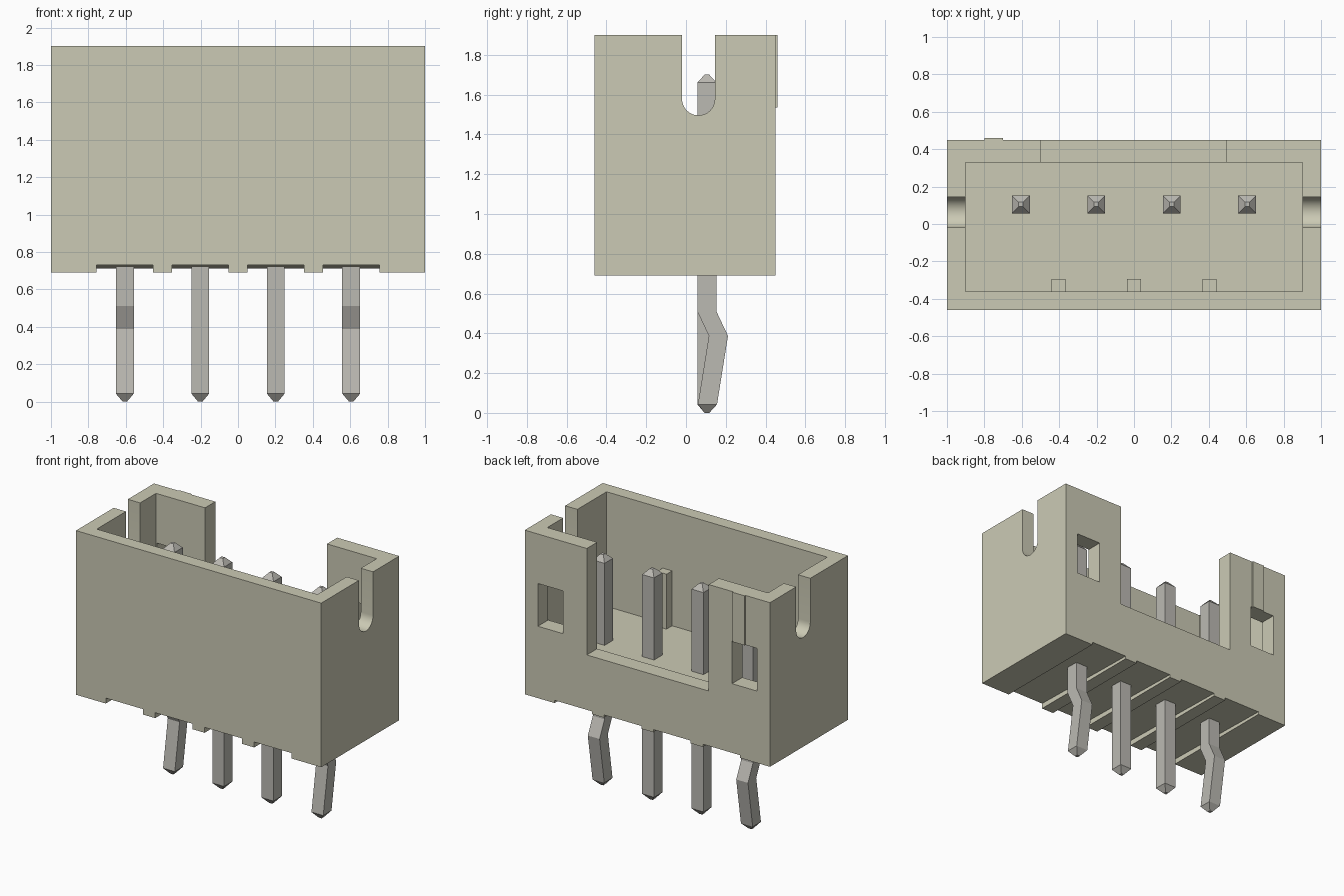
import bpy, bmesh, math

if "Cube" in bpy.data.objects:
    bpy.data.objects.remove(bpy.data.objects["Cube"])


def material(name, rgb):
    m = bpy.data.materials.new(name)
    m.diffuse_color = (*rgb, 1)
    m.use_nodes = True
    m.node_tree.nodes["Principled BSDF"].inputs["Base Color"].default_value = m.diffuse_color
    return m


BEIGE = material("beige_plastic", (0.60, 0.59, 0.46))
METAL = material("pin_metal", (0.50, 0.49, 0.45))


def finish(name, bm, mat):
    bmesh.ops.recalc_face_normals(bm, faces=bm.faces)
    me = bpy.data.meshes.new(name)
    bm.to_mesh(me)
    bm.free()
    ob = bpy.data.objects.new(name, me)
    bpy.context.collection.objects.link(ob)
    me.materials.append(mat)
    return ob


def prism(name, x0, x1, profile, mat=BEIGE):
    """Extrude a (y, z) profile along x."""
    bm = bmesh.new()
    face = bm.faces.new([bm.verts.new((x0, y, z)) for y, z in profile])
    ext = bmesh.ops.extrude_face_region(bm, geom=[face])
    for v in ext["geom"]:
        if isinstance(v, bmesh.types.BMVert):
            v.co.x = x1
    return finish(name, bm, mat)


def box(name, x0, x1, y0, y1, z0, z1):
    return prism(name, x0, x1, [(y0, z0), (y1, z0), (y1, z1), (y0, z1)])


def cut(target, cutter):
    mod = target.modifiers.new("cut", 'BOOLEAN')
    mod.operation = 'DIFFERENCE'
    mod.solver = 'EXACT'
    mod.object = cutter
    cutter.hide_render = True
    bpy.context.view_layer.objects.active = target
    bpy.ops.object.modifier_apply(modifier=mod.name)
    bpy.data.objects.remove(cutter)


PITCH = 0.4035
FLOOR = 1.055
pin_xs = [(i - 1.5) * PITCH for i in range(4)]

# Housing shell: open-topped box with a wide opening in the back wall
housing = box("housing", -1, 1, -0.459, 0.45, 0.69, 1.90)
cut(housing, box("cavity", -0.9, 0.9, -0.36, 0.33, FLOOR, 2.1))
cut(housing, box("back_opening", -0.5, 0.494, 0.2, 0.6, 1.115, 2.1))

# Latch windows in the back wall
for x0, x1 in ((-0.893, -0.69), (0.69, 0.893)):
    cut(housing, box("window", x0, x1, 0.25, 0.6, 1.22, 1.535))

# Round-bottomed slot through both end walls
cy, r, cz = 0.0625, 0.0825, 1.578
arc = [(cy + r * math.cos(a), cz + r * math.sin(a))
       for a in (math.pi + math.pi * i / 16 for i in range(17))]
cut(housing, prism("end_slot", -1.2, 1.2, arc + [(cy + r, 2.1), (cy - r, 2.1)]))

# Sloping grooves under the base, one per pin
for x in pin_xs:
    cut(housing, prism("groove", x - 0.152, x + 0.152,
                       [(-0.6, 0.733), (-0.6, 0.5), (0.6, 0.5), (0.6, 0.707)]))

bpy.ops.object.select_all(action='DESELECT')
housing.select_set(True)
bpy.context.view_layer.objects.active = housing
bpy.ops.object.shade_smooth_by_angle(angle=math.radians(25))

# Guide ribs on the inside of the front wall
for i in (-1, 0, 1):
    x = i * PITCH
    box("guide_rib", x - 0.038, x + 0.038, -0.37, -0.295, FLOOR - 0.01, 1.46)

# Polarity ridge above one window
box("back_ridge", -0.80, -0.70, 0.44, 0.459, 1.535, 1.90)


# Square pins with tapered tips; the outer two are kinked below the base
def pin(name, x, kinked):
    h, t, y = 0.048, 0.012, 0.105
    rings = [(0.0, y, t), (0.043, y, h)]
    if kinked:
        rings = [(0.0, y, t), (0.043, y + 0.003, h), (0.387, y + 0.058, h), (0.51, y, h)]
    rings += [(1.66, y, h), (1.70, y, t)]
    bm = bmesh.new()
    loops = [[bm.verts.new((x + sx * s, yc + sy * s, z))
              for sx, sy in ((-1, -1), (1, -1), (1, 1), (-1, 1))]
             for z, yc, s in rings]
    for a, b in zip(loops, loops[1:]):
        for i in range(4):
            j = (i + 1) % 4
            bm.faces.new((a[i], a[j], b[j], b[i]))
    bm.faces.new(loops[0])
    bm.faces.new(loops[-1])
    finish(name, bm, METAL)


for i, x in enumerate(pin_xs):
    pin("contact_pin", x, i in (0, 3))
